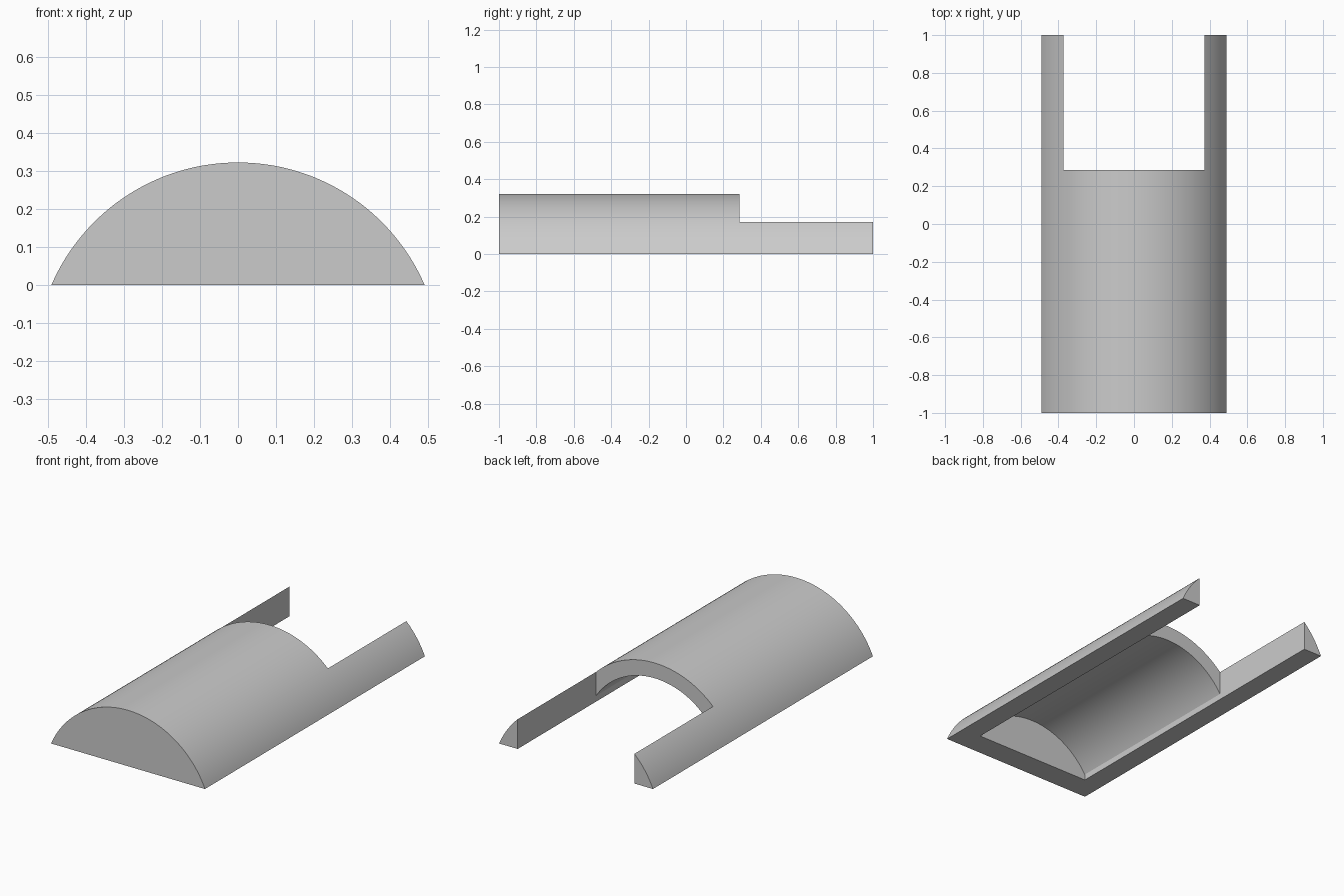
import bpy, bmesh, math

cube = bpy.data.objects.get("Cube")
if cube:
    bpy.data.objects.remove(cube, do_unlink=True)

HALF_WIDTH, INNER_HALF = 0.49, 0.372
RADIUS, INNER_RADIUS, CENTRE_Z = 0.534, 0.446, -0.212
BACK, FRONT = 1.0, -1.0
NOTCH_Y = 0.286
FRONT_WALL = 0.14

grey = bpy.data.materials.new("plain grey")
grey.use_nodes = True
colour = (0.6, 0.6, 0.6, 1)
grey.diffuse_color = colour
grey.node_tree.nodes["Principled BSDF"].inputs["Base Color"].default_value = colour


def arc(radius, half_width, steps=64):
    """Points of a shallow arch from right to left, in x and z."""
    end = math.asin(half_width / radius)
    angles = [end * (2 * i / steps - 1) for i in range(steps + 1)]
    return [(radius * math.sin(a), CENTRE_Z + radius * math.cos(a)) for a in angles]


def prism(name, profile, y0, y1):
    """Extrude an x-z profile along y."""
    bm = bmesh.new()
    face = bm.faces.new([bm.verts.new((x, y0, z)) for x, z in profile])
    moved = bmesh.ops.extrude_face_region(bm, geom=[face])["geom"]
    verts = [v for v in moved if isinstance(v, bmesh.types.BMVert)]
    bmesh.ops.translate(bm, verts=verts, vec=(0, y1 - y0, 0))
    bmesh.ops.recalc_face_normals(bm, faces=bm.faces)
    mesh = bpy.data.meshes.new(name)
    bm.to_mesh(mesh)
    bm.free()
    mesh.materials.append(grey)
    obj = bpy.data.objects.new(name, mesh)
    bpy.context.collection.objects.link(obj)
    return obj


# Solid arched body, with its lower corners exactly on the ground
outer = arc(RADIUS, HALF_WIDTH)
outer[0], outer[-1] = (-HALF_WIDTH, 0), (HALF_WIDTH, 0)
body = prism("arched_cover", outer, FRONT, BACK)

# Hollow underside behind the front wall, and the open slot between the arms
hollow = [(-INNER_HALF, -0.1)] + arc(INNER_RADIUS, INNER_HALF) + [(INNER_HALF, -0.1)]
slot = [(-INNER_HALF, -0.1), (-INNER_HALF, 0.5), (INNER_HALF, 0.5), (INNER_HALF, -0.1)]
cutters = [
    prism("hollow_cutter", hollow, FRONT + FRONT_WALL, NOTCH_Y + 0.1),
    prism("slot_cutter", slot, NOTCH_Y, BACK + 0.1),
]

bpy.ops.object.select_all(action="DESELECT")
body.select_set(True)
bpy.context.view_layer.objects.active = body
for cutter in cutters:
    cutter.hide_render = True
    cut = body.modifiers.new(cutter.name, "BOOLEAN")
    cut.operation, cut.solver, cut.object = "DIFFERENCE", "EXACT", cutter
    bpy.ops.object.modifier_apply(modifier=cut.name)
    bpy.data.objects.remove(cutter, do_unlink=True)

bpy.ops.object.shade_smooth_by_angle(angle=math.radians(20))
